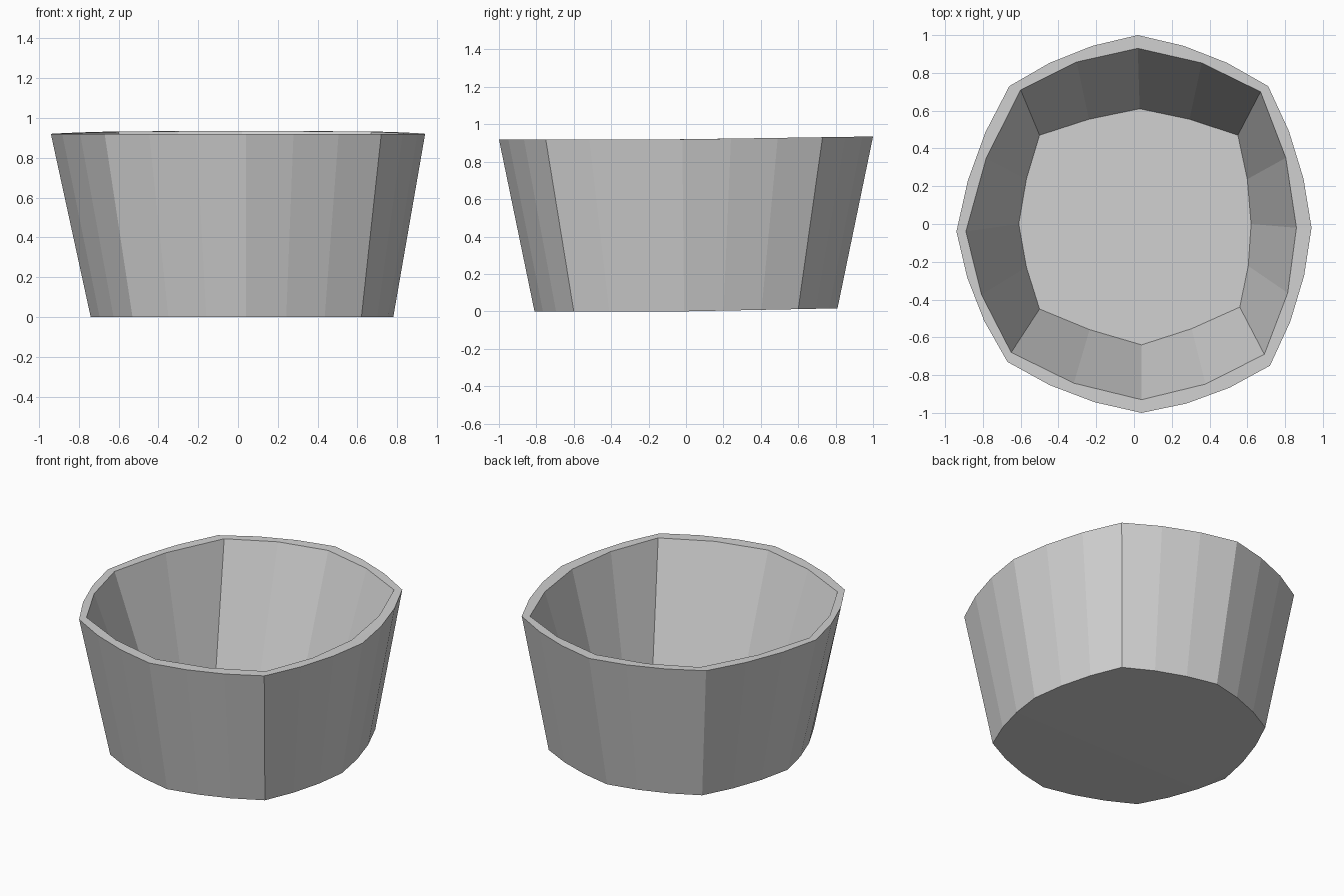
import bpy
import bmesh
from mathutils import Vector

old = bpy.data.objects.get("Cube")
if old:
    bpy.data.objects.remove(old, do_unlink=True)

grey = bpy.data.materials.new("light_grey")
grey.use_nodes = True
colour = (0.64, 0.64, 0.64, 1)
grey.diffuse_color = colour
grey.node_tree.nodes["Principled BSDF"].inputs["Base Color"].default_value = colour

bm = bmesh.new()


def ring(keys, parts, bulge, height, lift):
    """Ring through eight key points, with every side split and bowed outwards."""
    verts = []
    for i, key in enumerate(keys):
        a, b = Vector(key), Vector(keys[(i + 1) % len(keys)])
        side = b - a
        out = Vector((side.y, -side.x)).normalized()
        for j in range(parts):
            t = j / parts
            p = a + side * t + out * bulge * 4 * t * (1 - t)
            verts.append(bm.verts.new((p.x, p.y, height + lift * max(0, p.y))))
    return verts


def wall(low, high):
    """Quads between two rings of equal count."""
    for i in range(len(low)):
        k = (i + 1) % len(low)
        bm.faces.new((low[i], low[k], high[k], high[i]))


# Key points run counter-clockwise from the +x side
base = ring([(.78, -.01), (.60, .60), (.02, .81), (-.54, .60),
             (-.74, -.02), (-.53, -.60), (.04, -.81), (.62, -.60)], 3, .03, 0, .02)
rim_outer = ring([(.94, -.02), (.71, .73), (.02, 1), (-.66, .73),
                  (-.94, -.04), (-.67, -.73), (.04, -1), (.72, -.75)], 3, .04, .92, .015)
rim_inner = ring([(.86, -.02), (.67, .70), (.02, .93), (-.60, .71),
                  (-.89, -.04), (-.65, -.68), (.04, -.93), (.69, -.69)], 2, .04, .92, .015)
floor = ring([(.62, 0), (.55, .47), (.03, .61), (-.50, .47),
              (-.61, 0), (-.50, -.45), (.04, -.64), (.56, -.44)], 2, .015, .07, 0)

# Outer and inner walls, underside and floor
wall(base, rim_outer)
wall(rim_inner, floor)
bm.faces.new(base[::-1])
bm.faces.new(floor)

# Rim: one strip for each eighth
for i in range(8):
    outer = [rim_outer[(i * 3 + j) % len(rim_outer)] for j in range(4)]
    inner = [rim_inner[(i * 2 + j) % len(rim_inner)] for j in range(3)]
    bm.faces.new(outer + inner[::-1])

bmesh.ops.triangulate(bm, faces=[f for f in bm.faces if len(f.verts) > 4])
bmesh.ops.recalc_face_normals(bm, faces=bm.faces)
mesh = bpy.data.meshes.new("bowl")
bm.to_mesh(mesh)
bm.free()
mesh.materials.append(grey)
bowl = bpy.data.objects.new("bowl", mesh)
bpy.context.collection.objects.link(bowl)
